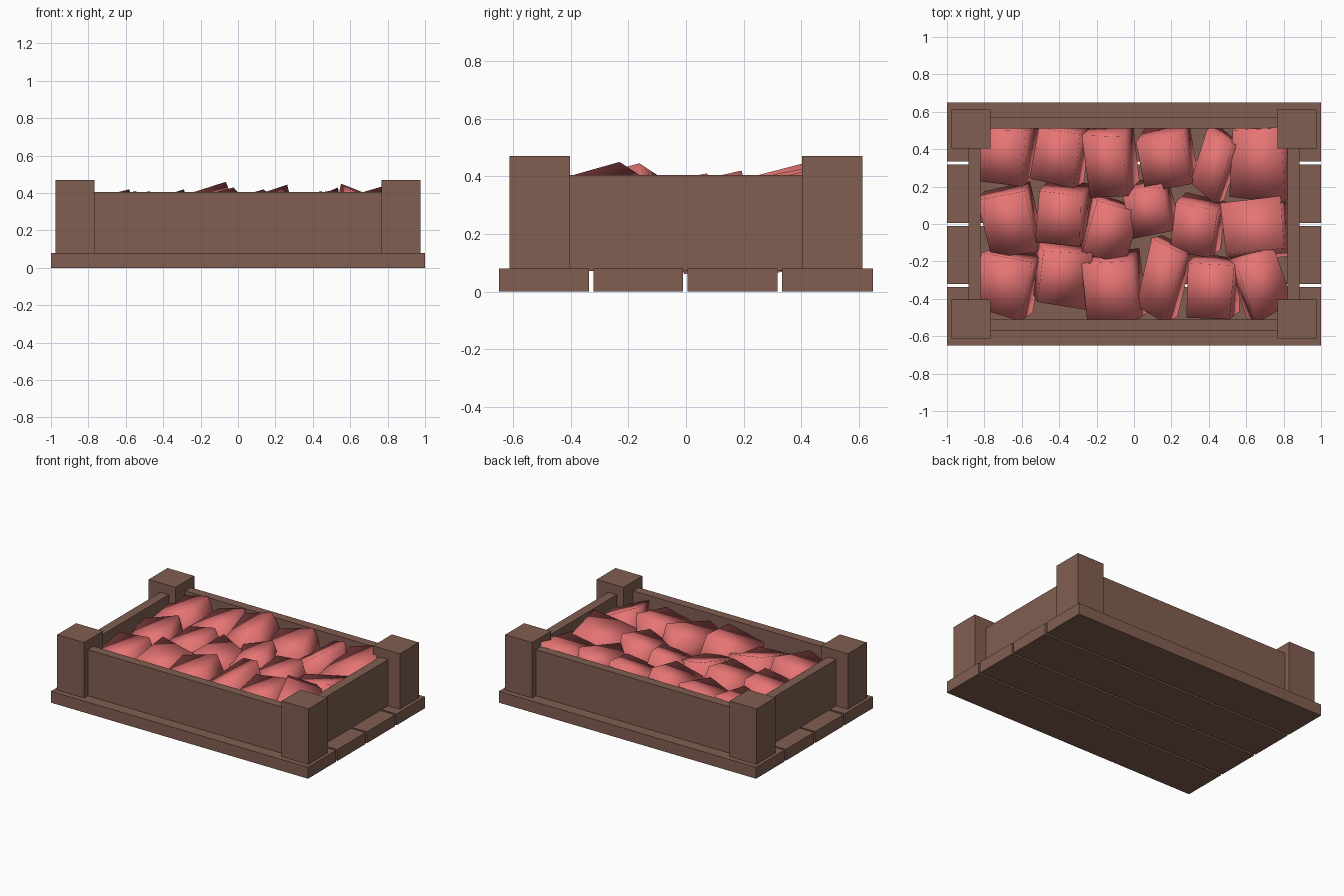
import bpy, bmesh, math, random
from mathutils import Matrix, Vector, Euler

if "Cube" in bpy.data.objects:
    bpy.data.objects.remove(bpy.data.objects["Cube"])

random.seed(7)


def material(name, rgb):
    m = bpy.data.materials.new(name)
    m.diffuse_color = (*rgb, 1)
    m.use_nodes = True
    m.node_tree.nodes["Principled BSDF"].inputs["Base Color"].default_value = m.diffuse_color
    return m


WOOD = material("brown_wood", (0.220, 0.112, 0.083))
MEAT = material("pink_chunk", (0.80, 0.178, 0.178))


def finish(bm, name, mat):
    me = bpy.data.meshes.new(name)
    bm.to_mesh(me)
    bm.free()
    me.materials.append(mat)
    ob = bpy.data.objects.new(name, me)
    bpy.context.collection.objects.link(ob)
    return ob


def box(name, x0, x1, y0, y1, z0, z1):
    bm = bmesh.new()
    bmesh.ops.create_cube(bm, size=1)
    bmesh.ops.scale(bm, vec=(x1 - x0, y1 - y0, z1 - z0), verts=bm.verts)
    bmesh.ops.translate(bm, vec=((x0 + x1) / 2, (y0 + y1) / 2, (z0 + z1) / 2), verts=bm.verts)
    return finish(bm, name, WOOD)


# Floor planks
for i, (a, b) in enumerate([(-.65, -.337), (-.322, -.01), (.005, .318), (.333, .65)]):
    box(f"floor_plank_{i + 1}", -1, 1, a, b, 0, .08)

# Corner posts
for sx in (-1, 1):
    for sy in (-1, 1):
        xs, ys = sorted((sx * .768, sx * .977)), sorted((sy * .403, sy * .613))
        box("corner_post", *xs, *ys, .075, .47)

# Walls
for s in (-1, 1):
    box("long_wall", -.78, .78, *sorted((s * .51, s * .572)), .075, .405)
    box("short_wall", *sorted((s * .82, s * .885)), -.41, .41, .072, .405)


# Chunks: straight-edged, smooth-shaded blocks;
# x0, x1, y0, y1, tilt x, tilt y, turn z (degrees), top
CHUNKS = [
    (-.84, -.51, .20, .56, 12, -12, -6, .42),
    (-.56, -.23, .19, .56, 10, -12, -10, .42),
    (-.28, .03, .14, .56, 14, -16, 3, .46),
    (.01, .34, .17, .56, 14, -14, 8, .43),
    (.30, .58, .11, .53, 10, -14, -28, .43),
    (.51, .85, .11, .56, 12, -12, -3, .44),
    (-.84, -.49, -.18, .23, 12, -12, 10, .41),
    (-.53, -.22, -.12, .23, 12, -12, -5, .41),
    (-.29, .03, -.21, .17, 10, 10, -14, .40),
    (-.06, .24, -.08, .26, 14, -12, 12, .42),
    (.19, .49, -.18, .17, 12, -10, -10, .41),
    (.46, .85, -.21, .15, -10, -10, 7, .41),
    (-.85, -.49, -.52, -.13, 12, -12, -12, .41),
    (-.55, -.22, -.46, -.08, 14, 10, -5, .41),
    (-.28, .07, -.53, -.13, 12, -14, 4, .43),
    (.01, .32, -.53, -.06, 14, -14, -22, .445),
    (.28, .57, -.51, -.15, 12, -10, -4, .42),
    (.49, .85, -.53, -.08, 12, 12, 26, .45),
]
BOTTOM = .06
for i, (x0, x1, y0, y1, tx, ty, tz, top) in enumerate(CHUNKS):
    w, d = x1 - x0, y1 - y0
    bm = bmesh.new()
    bmesh.ops.create_cube(bm, size=1)
    for v in bm.verts:  # uneven corners
        v.co = Vector((c * random.uniform(.9, 1.08) for c in v.co))
    rot = Euler([math.radians(a) for a in (tx, ty, tz)]).to_matrix().to_4x4()
    bmesh.ops.transform(bm, matrix=rot @ Matrix.Diagonal((w, d, .32, 1)), verts=bm.verts)
    # Fit the block to its place in the crate
    lo = [min(v.co[k] for v in bm.verts) for k in range(3)]
    hi = [max(v.co[k] for v in bm.verts) for k in range(3)]
    for v in bm.verts:
        t = [(v.co[k] - lo[k]) / (hi[k] - lo[k]) for k in range(3)]
        v.co = (x0 + w * t[0], y0 + d * t[1], BOTTOM + (top - BOTTOM) * t[2])
    for f in bm.faces:
        f.smooth = True
    finish(bm, f"chunk_{i + 1}", MEAT)
